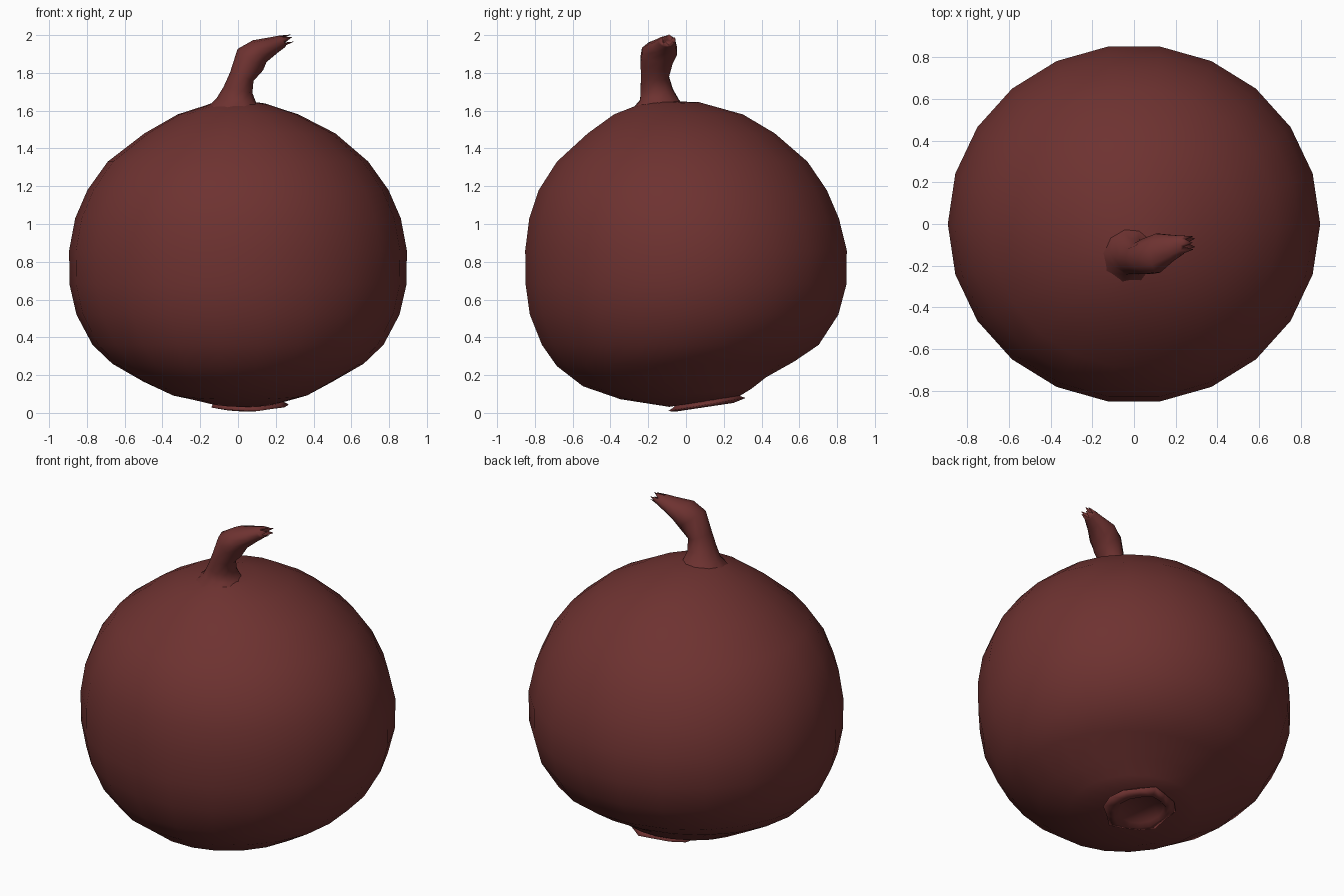
import bpy, bmesh, math
from mathutils import Vector

skin = bpy.data.materials.new("dark_red_brown")
skin.diffuse_color = (0.155, 0.032, 0.030, 1)


def loft(name, rings, cap_start=True, cap_end=True):
    """Join rings of points (all of the same length) into a smooth skin."""
    bm = bmesh.new()
    loops = [[bm.verts.new(p) for p in ring] for ring in rings]
    n = len(loops[0])
    for a, b in zip(loops, loops[1:]):
        for i in range(n):
            j = (i + 1) % n
            bm.faces.new((a[i], a[j], b[j], b[i]))
    if cap_start:
        bm.faces.new(loops[0][::-1])
    if cap_end:
        bm.faces.new(loops[-1])
    bmesh.ops.recalc_face_normals(bm, faces=bm.faces)
    for f in bm.faces:
        f.smooth = True
    mesh = bpy.data.meshes.new(name)
    bm.to_mesh(mesh)
    bm.free()
    mesh.materials.append(skin)
    ob = bpy.data.objects.new(name, mesh)
    bpy.context.collection.objects.link(ob)
    return ob


def level_ring(z, rx, ry, cx, cy, slope=0.0, n=22, jag=0.0):
    """Ellipse around the vertical axis, tilted along y, optionally ragged."""
    pts = []
    for i in range(n):
        a = 2 * math.pi * i / n
        k = 1 + jag * math.sin(i * 2.4 + 0.6)
        y = ry * k * math.sin(a)
        pts.append((cx + rx * k * math.cos(a), cy + y, z + slope * y))
    return pts


# Round fruit body: height, half width, half depth, centre x, centre y, tilt
body = [
    (0.065, 0.12, 0.12, 0.03, 0.10, 0.17),
    (0.062, 0.20, 0.19, 0.03, 0.10, 0.16),
    (0.10, 0.37, 0.35, 0.01, 0.00, 0.08),
    (0.165, 0.50, 0.49, 0.00, -0.06, 0.05),
    (0.26, 0.665, 0.635, 0.00, -0.055, 0.02),
    (0.36, 0.77, 0.74, 0.00, -0.03, 0),
    (0.52, 0.855, 0.825, 0.00, -0.01, 0),
    (0.68, 0.892, 0.858, 0.00, 0.00, 0),
    (0.86, 0.894, 0.860, 0.00, 0.00, 0),
    (1.03, 0.862, 0.828, 0.00, -0.01, 0),
    (1.18, 0.797, 0.770, 0.00, -0.017, 0),
    (1.33, 0.69, 0.67, 0.00, -0.02, 0),
    (1.48, 0.505, 0.50, 0.01, -0.025, 0),
    (1.58, 0.32, 0.345, 0.00, -0.04, 0),
    (1.635, 0.15, 0.17, 0.00, -0.10, 0.06),
    (1.65, 0.06, 0.06, 0.00, -0.14, 0),
]
loft("fruit_body", [level_ring(*r) for r in body])

# Curved stem: centre, radius, side radius (y), lean of the cross-section
stem = [
    ((-0.01, -0.14, 1.60), 0.17, 0.16, 0),
    ((-0.01, -0.14, 1.655), 0.105, 0.108, 5),
    ((0.00, -0.155, 1.71), 0.078, 0.09, 12),
    ((0.02, -0.165, 1.78), 0.066, 0.077, 20),
    ((0.065, -0.155, 1.87), 0.088, 0.09, 40),
    ((0.115, -0.140, 1.915), 0.068, 0.098, 58),
    ((0.185, -0.115, 1.945), 0.047, 0.065, 65),
    ((0.235, -0.100, 1.967), 0.034, 0.046, 65),
]
N = 10


def stem_ring(c, r, ry, lean, jag=0.0):
    t = math.radians(lean)
    u = Vector((math.cos(t), 0, -math.sin(t)))
    along = Vector((math.sin(t), 0, math.cos(t)))
    pts = []
    for i in range(N):
        a = 2 * math.pi * i / N
        p = Vector(c) + u * r * math.cos(a) + Vector((0, ry * math.sin(a), 0))
        pts.append(p + along * (jag if i % 2 else -jag))
    return pts


rings = [stem_ring(*s) for s in stem]
rings.append(stem_ring((0.268, -0.09, 1.975), 0.022, 0.034, 70, 0.022))  # torn tip
rings.append(stem_ring((0.225, -0.10, 1.962), 0.014, 0.022, 65))         # hollow end
loft("stem", rings, cap_start=False)

# Ragged blossom collar underneath, tilted with the base and hollow inside
collar = [
    level_ring(0.085, 0.17, 0.16, 0.04, 0.11, 0.17, 14),
    level_ring(0.058, 0.185, 0.175, 0.05, 0.11, 0.17, 14, 0.04),
    level_ring(0.044, 0.205, 0.195, 0.055, 0.11, 0.17, 14, 0.08),
    level_ring(0.030, 0.145, 0.150, 0.04, 0.10, 0.15, 14, 0.04),
    level_ring(0.055, 0.125, 0.125, 0.03, 0.10, 0.17, 14),
]
loft("blossom_collar", collar, cap_start=False)
